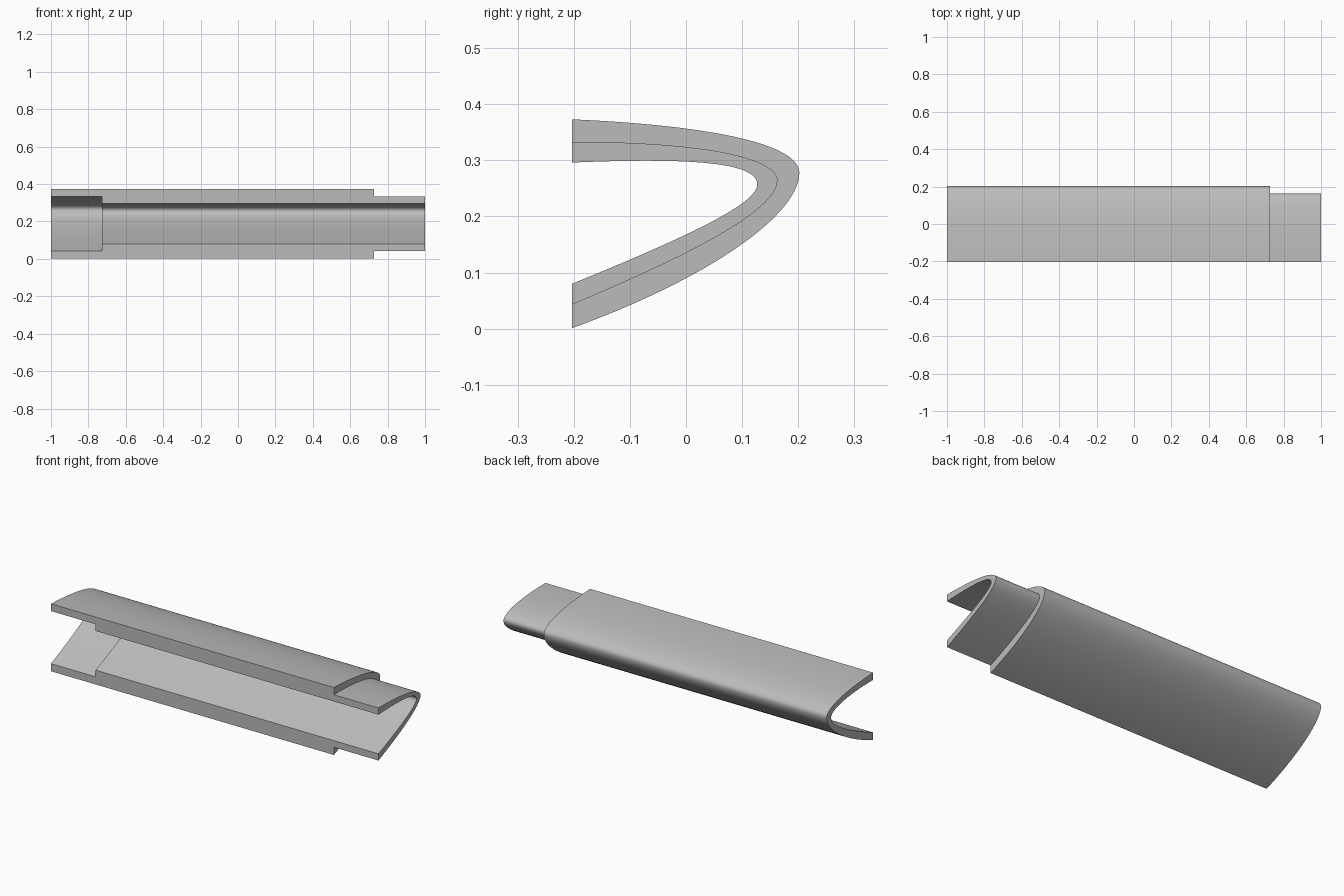
import bpy
import bmesh
import math
from mathutils import Vector
from mathutils.geometry import interpolate_bezier

cube = bpy.data.objects.get("Cube")
if cube:
    bpy.data.objects.remove(cube, do_unlink=True)

STEPS = 32      # points along each half of the curved profile
FRONT = -0.203  # open front edge
STEP = 0.727    # where socket and tongue meet the full-thickness body

grey = bpy.data.materials.new("plain grey")
grey.use_nodes = True
colour = (0.5, 0.5, 0.5, 1)
grey.diffuse_color = colour
grey.node_tree.nodes["Principled BSDF"].inputs["Base Color"].default_value = colour


def profile(top, top_handle, apex, apex_rise, apex_drop, low_handle, low):
    """Bent cross-section in (y, z), from upper front edge round to lower front edge."""
    def vec(y, z):
        return Vector((0, y, z))
    nose = vec(*apex)
    upper = interpolate_bezier(vec(FRONT, top), vec(*top_handle),
                               vec(apex[0], apex_rise), nose, STEPS)
    lower = interpolate_bezier(nose, vec(apex[0], apex_drop),
                               vec(*low_handle), vec(FRONT, low), STEPS)
    return upper + lower[1:]


outer = profile(0.373, (0.05, 0.362), (0.202, 0.278), 0.328, 0.20, (0.03, 0.085), 0.001)
middle = profile(0.333, (0.04, 0.333), (0.163, 0.264), 0.303, 0.21, (0.0, 0.128), 0.043)
inner = profile(0.296, (0.03, 0.306), (0.127, 0.257), 0.293, 0.222, (0.0, 0.163), 0.080)

# Lengthwise wall section: stepped tongue at +x, stepped socket at -x
section = [(-1, outer), (STEP, outer), (STEP, middle), (1, middle),
           (1, inner), (-STEP, inner), (-STEP, middle), (-1, middle)]

bm = bmesh.new()
rows = [[bm.verts.new((x, p.y, p.z)) for p in curve] for x, curve in section]
for a, b in zip(rows, rows[1:] + rows[:1]):
    for i in range(len(a) - 1):
        bm.faces.new((a[i], a[i + 1], b[i + 1], b[i]))

# Flat front edges, upper and lower
for end in (0, -1):
    bm.faces.new([row[end] for row in rows])
bmesh.ops.recalc_face_normals(bm, faces=bm.faces)

mesh = bpy.data.meshes.new("curved_channel")
bm.to_mesh(mesh)
bm.free()
mesh.materials.append(grey)
channel = bpy.data.objects.new("curved_channel", mesh)
bpy.context.collection.objects.link(channel)

bpy.ops.object.select_all(action='DESELECT')
channel.select_set(True)
bpy.context.view_layer.objects.active = channel
bpy.ops.object.shade_smooth_by_angle(angle=math.radians(30))
